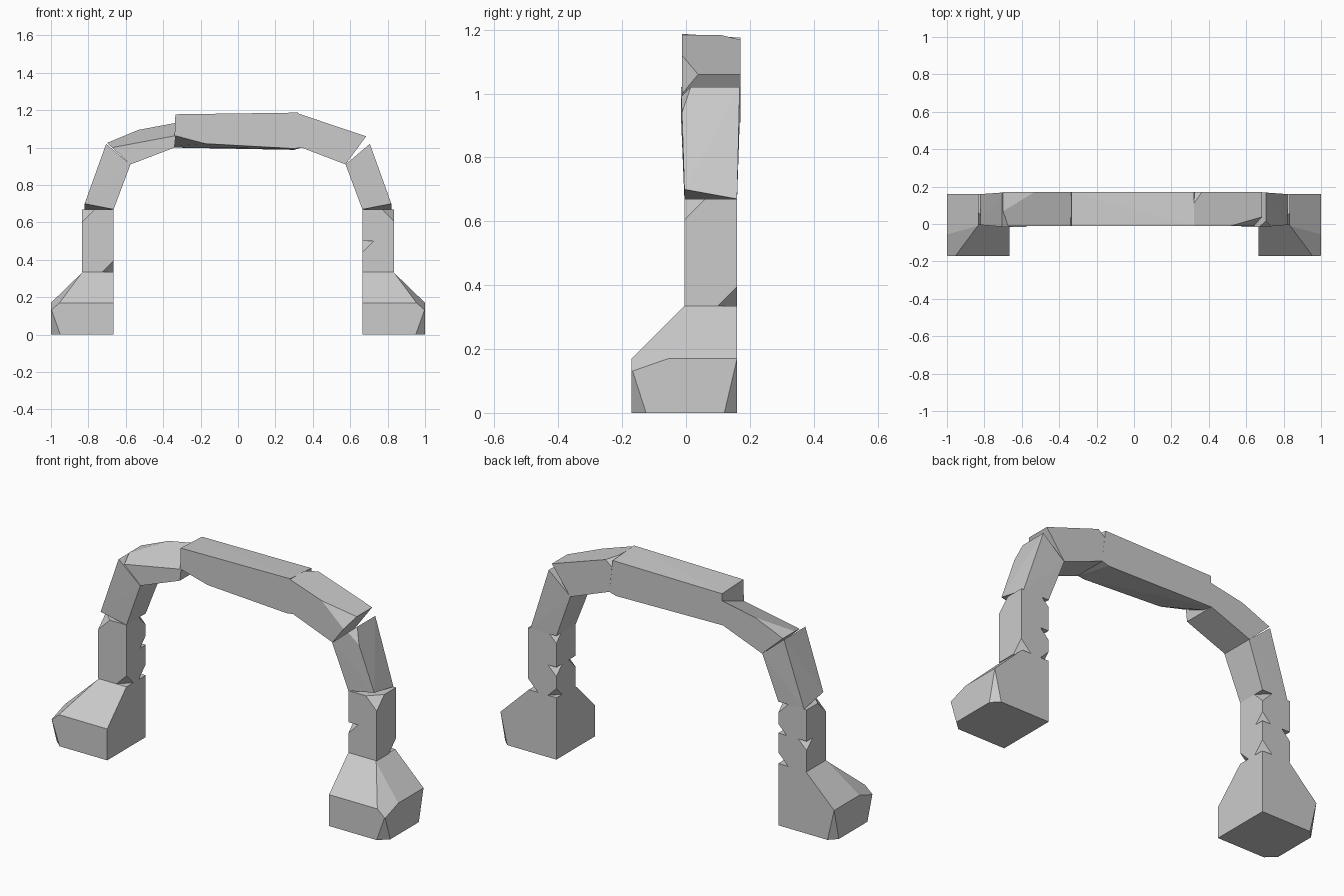
import bpy
import bmesh
from mathutils import Vector

cube = bpy.data.objects.get("Cube")
if cube:
    bpy.data.objects.remove(cube, do_unlink=True)

stone = bpy.data.materials.new("grey stone")
stone.use_nodes = True
GREY = (0.6, 0.6, 0.6, 1)
stone.diffuse_color = GREY
stone.node_tree.nodes["Principled BSDF"].inputs["Base Color"].default_value = GREY


def chip(bm, corner, cut):
    """Slice a corner off; cut holds signed distances along x, y, z towards the block."""
    c = Vector(corner)
    a, b, d = (c + Vector([cut[i] if i == k else 0 for i in range(3)]) for k in range(3))
    normal = (b - a).cross(d - a).normalized()
    if normal.dot(c - a) < 0:
        normal = -normal
    geom = bm.verts[:] + bm.edges[:] + bm.faces[:]
    bmesh.ops.bisect_plane(bm, geom=geom, plane_co=a, plane_no=normal, clear_outer=True)
    rim = [e for e in bm.edges if e.is_boundary]
    if rim:
        bmesh.ops.contextual_create(bm, geom=rim)


def rock(name, points, chips=(), side=1):
    """Flat-faced convex stone with chipped corners; side=-1 mirrors it in x."""
    bm = bmesh.new()
    for p in points:
        bm.verts.new(p)
    bmesh.ops.convex_hull(bm, input=bm.verts[:])
    bmesh.ops.dissolve_limit(bm, angle_limit=0.01, verts=bm.verts[:], edges=bm.edges[:])
    for corner, cut in chips:
        chip(bm, corner, cut)
    for v in bm.verts:
        v.co.x *= side
    bmesh.ops.recalc_face_normals(bm, faces=bm.faces[:])
    mesh = bpy.data.meshes.new(name)
    bm.to_mesh(mesh)
    bm.free()
    mesh.materials.append(stone)
    obj = bpy.data.objects.new(name, mesh)
    bpy.context.collection.objects.link(obj)


def rect(x0, x1, y0, y1, z):
    return [(x, y, z) for x in (x0, x1) for y in (y0, y1)]


IN, OUT, FRONT, BACK = 0.665, 0.835, -0.005, 0.16
BASE, MID, TOP = 0.335, 0.5, 0.67

# Chipped corners of each pillar block: (outer?, back?, top?, size)
pillar_chips = {
    ("left", "lower"): [(0, 0, 1, 0.06), (1, 1, 0, 0.06), (0, 1, 0, 0.05), (0, 1, 1, 0.05)],
    ("left", "upper"): [(1, 0, 1, 0.065), (0, 1, 1, 0.04)],
    ("right", "lower"): [(0, 0, 0, 0.06), (1, 1, 1, 0.05), (0, 1, 0, 0.06)],
    ("right", "upper"): [(1, 0, 1, 0.07), (0, 1, 1, 0.06), (0, 1, 0, 0.05)],
}

for label, side in (("left", 1), ("right", -1)):
    # Flared foot
    foot = (rect(IN, 1, -0.17, BACK, 0) + rect(IN, 1, -0.17, BACK, 0.17)
            + rect(IN, 0.83, FRONT, BACK, BASE))
    rock(label + "_foot", foot, [
        ((1, -0.17, 0), (-0.05, 0.045, 0.14)),
        ((1, BACK, 0), (-0.04, -0.04, 0.17)),
        ((1, -0.17, 0.2), (-0.08, 0.2, -0.07)),
    ], side)
    # Two stacked pillar blocks
    for level, z0, z1 in (("lower", BASE, MID), ("upper", MID, TOP)):
        chips = []
        for outer, back, top, s in pillar_chips[label, level]:
            corner = (OUT if outer else IN, BACK if back else FRONT, z1 if top else z0)
            chips.append((corner, (-s if outer else s, -s if back else s, -s if top else s)))
        rock(f"{label}_pillar_{level}",
             rect(IN, OUT, FRONT, BACK, z0) + rect(IN, OUT, FRONT, BACK, z1), chips, side)
    # Leaning stone above the pillar
    y0, y1 = -0.015, 0.168
    lean = [(IN, FRONT, TOP), (IN, BACK, TOP), (0.82, FRONT, 0.7), (0.82, BACK, TOP),
            (0.575, y0, 0.91), (0.575, y1, 0.91), (0.705, y0, 1.02), (0.705, y1, 1.02)]
    rock(label + "_leaning_stone", lean,
         [((0.705, y0, 1.02), (-0.07, 0.03, -0.06))] if side == 1 else [], side)

# Sloping shoulder stones
y0, y1 = -0.012, 0.17
for label, side, tip in (("left", 1, (0.685, 1.06)), ("right", -1, (0.70, 1.025))):
    shoulder = [(x, y, z) for y in (y0, y1)
                for x, z in ((0.32, 1.183), tip, (0.575, 0.91), (0.34, 1.0))]
    if side == 1:
        chips = [((0.685, y0, 1.06), (-0.11, 0.05, -0.1)),
                 ((0.32, y1, 1.183), (0.06, -0.06, -0.05))]
    else:
        chips = [((0.70, y0, 1.025), (-0.16, 0.08, -0.03))]
    rock(label + "_shoulder", shoulder, chips, side)

# Lintel across the top, with a broken lower front edge
lintel = [(-0.335, y0, 1.178), (-0.335, y1, 1.17), (0.32, y0, 1.187), (0.32, y1, 1.175),
          (-0.34, y0, 1.03), (-0.34, y1, 1.0), (0.3, y0, 0.995), (0.3, y1, 0.988),
          (0.34, y0, 1.0), (0.34, y1, 1.0)]
rock("lintel", lintel, [((-0.34, y0, 1.02), (0.17, 0.1, 0.045))])
